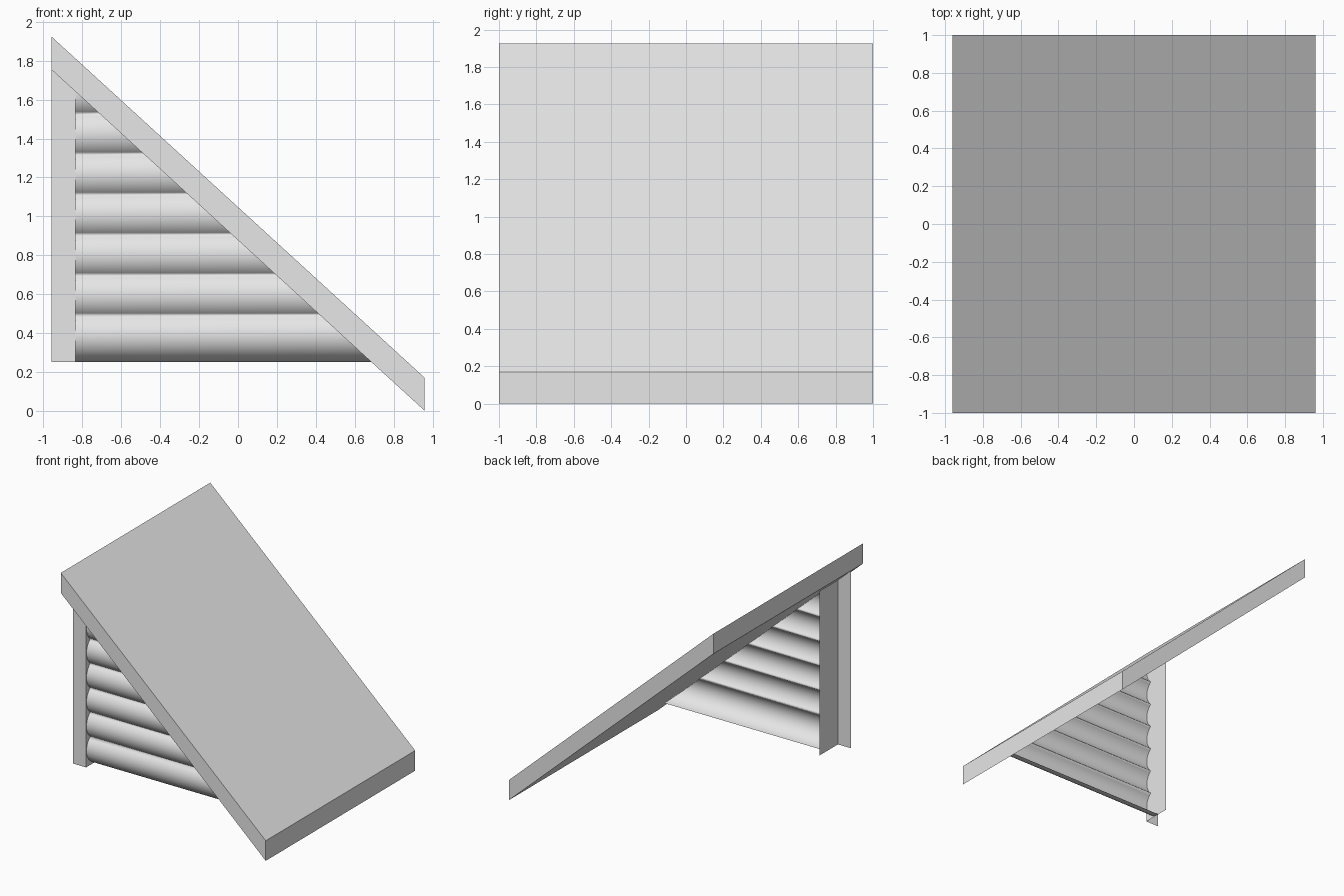
import bpy, bmesh, math
from mathutils import Vector

cube = bpy.data.objects.get("Cube")
if cube:
    bpy.data.objects.remove(cube, do_unlink=True)

grey = bpy.data.materials.new("plain_grey")
grey.use_nodes = True
colour = (0.8, 0.8, 0.8, 1)
grey.diffuse_color = colour
grey.node_tree.nodes["Principled BSDF"].inputs["Base Color"].default_value = colour

HALF_X, HIGH, LOW, THICK = 0.96, 1.755, 0.0, 0.17
POST_X, POST_Y, BASE = -0.835, -0.84, 0.25
SLOPE = (LOW - HIGH) / (2 * HALF_X)


def under_roof(x):
    return HIGH + SLOPE * (x + HALF_X)


def extrude_profile(name, points, offset, closed=True, clip=False):
    """Sweep a profile along an offset, optionally trimmed under the roof."""
    bm = bmesh.new()
    a = [bm.verts.new(p) for p in points]
    b = [bm.verts.new(Vector(p) + Vector(offset)) for p in points]
    for i in range(len(a) if closed else len(a) - 1):
        j = (i + 1) % len(a)
        bm.faces.new((a[i], a[j], b[j], b[i]))
    if closed:
        bm.faces.new(a[::-1])
        bm.faces.new(b)
        bmesh.ops.recalc_face_normals(bm, faces=bm.faces)
    if clip:
        bmesh.ops.bisect_plane(bm, geom=bm.verts[:] + bm.edges[:] + bm.faces[:],
                               plane_co=(-HALF_X, 0, HIGH), plane_no=(-SLOPE, 0, 1),
                               clear_outer=True)
    mesh = bpy.data.meshes.new(name)
    bm.to_mesh(mesh)
    bm.free()
    mesh.materials.append(grey)
    obj = bpy.data.objects.new(name, mesh)
    bpy.context.collection.objects.link(obj)
    return obj


# Sloping roof slab with upright ends
extrude_profile("roof_slab", [(-HALF_X, -1, HIGH), (HALF_X, -1, LOW),
                              (HALF_X, -1, LOW + THICK), (-HALF_X, -1, HIGH + THICK)], (0, 2, 0))

# Thin corner trim: front board and return board
extrude_profile("corner_front_board", [(-HALF_X, POST_Y, BASE), (POST_X, POST_Y, BASE)],
                (0, 0, 2), closed=False, clip=True)
extrude_profile("corner_return_board", [(POST_X, POST_Y, BASE), (POST_X, -0.595, BASE)],
                (0, 0, 2), closed=False, clip=True)

# Log siding: overlapping half-round courses, the lowest one turning fully under
PITCH, R_Z, R_Y, CENTRE_Y, STEPS = 0.207, 0.137, 0.145, -0.69, 14
lap = math.asin(PITCH / 2 / R_Z)
profile = []
for course in range(7):
    start = -math.pi / 2 if course == 0 else -lap
    for s in range(0 if course == 0 else 1, STEPS + 1):
        t = start + (lap - start) * s / STEPS
        profile.append((POST_X, CENTRE_Y - R_Y * math.cos(t),
                        BASE + R_Z + course * PITCH + R_Z * math.sin(t)))
siding = extrude_profile("log_siding", profile, (1.7, 0, 0), closed=False, clip=True)
for face in siding.data.polygons:
    face.use_smooth = True
